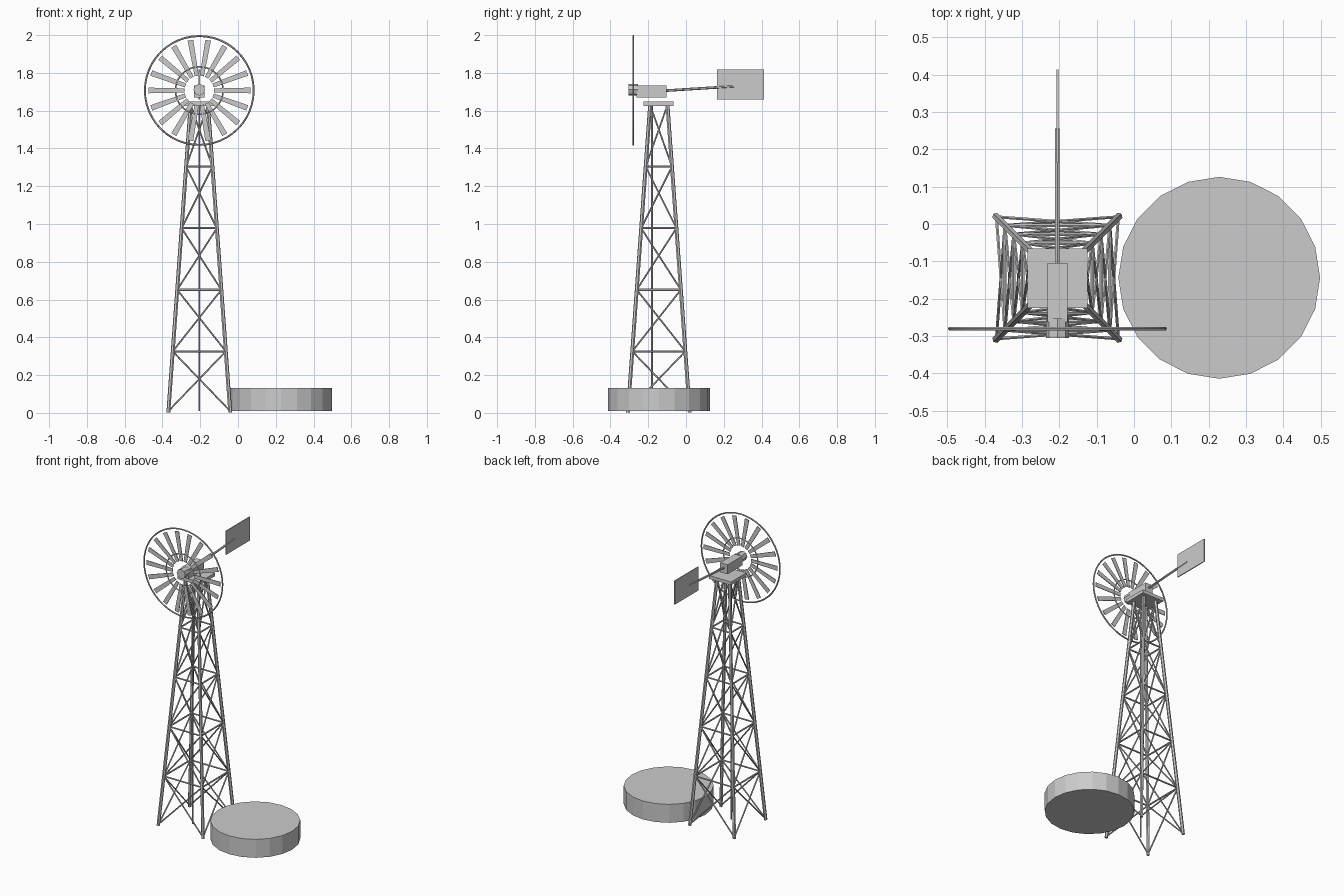
import bpy, bmesh, math
from mathutils import Vector, Matrix

if "Cube" in bpy.data.objects:
    bpy.data.objects.remove(bpy.data.objects["Cube"])

CX, CY = -0.205, -0.144          # tower axis
WY, WZ = -0.28, 1.707            # wheel plane and axle height

mat = bpy.data.materials.new("galvanised_grey")
mat.diffuse_color = (0.6, 0.6, 0.6, 1)
mat.use_nodes = True
mat.node_tree.nodes["Principled BSDF"].inputs["Base Color"].default_value = mat.diffuse_color


def finish(name, bm):
    bmesh.ops.recalc_face_normals(bm, faces=bm.faces)
    me = bpy.data.meshes.new(name)
    bm.to_mesh(me)
    bm.free()
    me.materials.append(mat)
    ob = bpy.data.objects.new(name, me)
    bpy.context.collection.objects.link(ob)
    return ob


def rod(bm, a, b, r, sides=6, r2=None):
    a, b = Vector(a), Vector(b)
    d = b - a
    m = Matrix.Translation((a + b) / 2) @ d.to_track_quat('Z', 'Y').to_matrix().to_4x4()
    bmesh.ops.create_cone(bm, cap_ends=True, segments=sides, radius1=r,
                          radius2=r if r2 is None else r2, depth=d.length, matrix=m)


def box(name, lo, hi):
    lo, hi = Vector(lo), Vector(hi)
    bm = bmesh.new()
    m = Matrix.Translation((lo + hi) / 2) @ Matrix.Diagonal((*(hi - lo), 1))
    bmesh.ops.create_cube(bm, size=1, matrix=m)
    return finish(name, bm)


def single_rod(name, *args):
    bm = bmesh.new()
    rod(bm, *args)
    return finish(name, bm)


# Tower: four leaning legs
TOP = 1.63
CORNERS = [(-1, -1), (1, -1), (1, 1), (-1, 1)]


def corner(i, z):
    h = 0.164 + (0.046 - 0.164) * z / TOP
    sx, sy = CORNERS[i % 4]
    return Vector((CX + sx * h, CY + sy * h, z))


bm = bmesh.new()
for i in range(4):
    rod(bm, corner(i, 0.002), corner(i, TOP), 0.0105)
finish("tower_legs", bm)

# Horizontal rails and crossed braces on each side
levels = [0.01] + [TOP * k / 5 for k in range(1, 6)]
rails, braces = bmesh.new(), bmesh.new()
for i in range(4):
    for z in levels[1:5]:
        rod(rails, corner(i, z), corner(i + 1, z), 0.0055)
    for z0, z1 in zip(levels, levels[1:]):
        rod(braces, corner(i, z0), corner(i + 1, z1), 0.0045)
        rod(braces, corner(i + 1, z0), corner(i, z1), 0.0045)
finish("tower_rails", rails)
finish("tower_braces", braces)

# Pump rod, platform and gearbox
single_rod("pump_rod", (CX, -0.181, 0.01), (CX, -0.181, TOP), 0.0055)
box("platform", (CX - 0.08, CY - 0.081, 1.626), (CX + 0.08, CY + 0.079, 1.648))
box("gearbox", (CX - 0.027, -0.262, 1.67), (CX + 0.027, -0.104, 1.733))
single_rod("wheel_hub", (CX, -0.305, WZ + 0.004), (CX, -0.253, WZ + 0.004), 0.031, 8)

# Wheel blades
bm = bmesh.new()
for k in range(18):
    ang = math.radians(20 * k)
    c, s = math.cos(ang), math.sin(ang)
    ends = []
    for y in (-0.002, 0.002):
        ring = []
        for r, t in ((0.078, -0.011), (0.27, -0.015), (0.27, 0.015), (0.078, 0.011)):
            ring.append(bm.verts.new((CX + r * c - t * s, WY + y, WZ + r * s + t * c)))
        bm.faces.new(ring)
        ends.append(ring)
    for j in range(4):
        n = (j + 1) % 4
        bm.faces.new((ends[0][j], ends[0][n], ends[1][n], ends[1][j]))
finish("wheel_blades", bm)

# Wheel rims
for name, r, minor in (("outer_rim", 0.288, 0.005), ("inner_rim", 0.126, 0.004)):
    bpy.ops.mesh.primitive_torus_add(major_radius=r, minor_radius=minor,
                                     major_segments=48, minor_segments=6,
                                     location=(CX, WY, WZ), rotation=(math.pi / 2, 0, 0))
    ob = bpy.context.object
    ob.name = name
    ob.data.materials.append(mat)

# Tail boom and vane
single_rod("tail_boom", (CX, -0.11, 1.706), (CX, 0.255, 1.729), 0.007)
box("tail_vane", (CX - 0.003, 0.165, 1.66), (CX + 0.003, 0.414, 1.817))

# Water tank
single_rod("water_tank", (0.228, CY, 0.01), (0.228, CY, 0.132), 0.27, 20)
